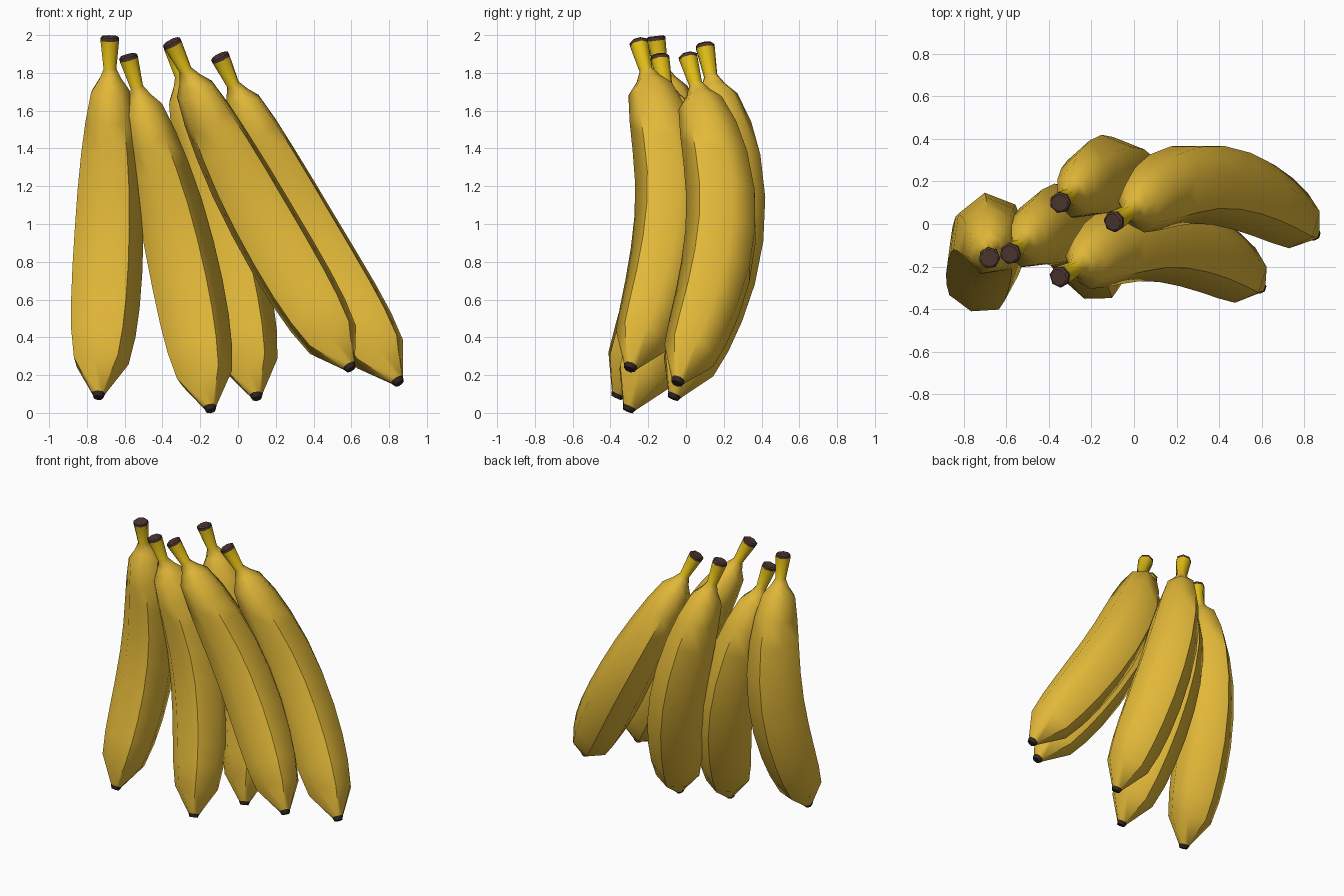
import bpy, bmesh, math
from mathutils import Vector

if "Cube" in bpy.data.objects:
    bpy.data.objects.remove(bpy.data.objects["Cube"])


def material(name, rgb):
    m = bpy.data.materials.new(name)
    m.diffuse_color = (*rgb, 1)
    m.use_nodes = True
    m.node_tree.nodes["Principled BSDF"].inputs["Base Color"].default_value = m.diffuse_color
    return m


MATS = [material("peel yellow", (0.76, 0.48, 0.04)),
        material("stem yellow", (0.74, 0.50, 0.008)),
        material("cut end brown", (0.075, 0.038, 0.03)),
        material("tip dark brown", (0.035, 0.02, 0.016))]

# Rings along the banana: position 0..1, half width, depth to the back,
# depth to the front, ridge strength, material of the band that follows
RINGS = [
    (0.000, 0.040, 0.040, 0.040, 0.0, 2),   # cut end
    (0.004, 0.050, 0.050, 0.050, 0.0, 2),
    (0.013, 0.050, 0.050, 0.050, 0.0, 1),   # stem
    (0.090, 0.034, 0.036, 0.036, 0.0, 0),   # neck
    (0.118, 0.060, 0.066, 0.068, 0.0, 0),
    (0.150, 0.102, 0.115, 0.130, 0.3, 0),   # shoulder
    (0.230, 0.131, 0.151, 0.164, 0.7, 0),
    (0.320, 0.152, 0.167, 0.184, 1.0, 0),
    (0.430, 0.170, 0.177, 0.194, 1.0, 0),
    (0.540, 0.179, 0.182, 0.196, 1.0, 0),
    (0.650, 0.183, 0.181, 0.192, 1.0, 0),
    (0.750, 0.180, 0.172, 0.180, 1.0, 0),
    (0.830, 0.169, 0.160, 0.165, 1.0, 0),
    (0.905, 0.144, 0.138, 0.140, 1.0, 0),
    (0.988, 0.036, 0.038, 0.038, 0.5, 3),   # blossom tip
    (1.000, 0.026, 0.028, 0.028, 0.5, 3),
]
SIDES = 7
RIDGES = (2, 4, 6)      # sharp corners: back, front left, front right


def banana(name, top, tip, bow):
    """Seven sided body with three ridges, swept along a bowed line."""
    top, tip, bow = Vector(top), Vector(tip), Vector((*bow, 0))

    def centre(t):
        s = max(math.sin(math.pi * t), 0)
        return top.lerp(tip, t) + bow * s ** (1.2 if t < 0.5 else 1.0)

    bm = bmesh.new()
    loops = []
    for t, hw, back, front, ridge, mat in RINGS:
        tan = (centre(min(t + 0.03, 1)) - centre(max(t - 0.03, 0))).normalized()
        depth = (bow - tan * bow.dot(tan)).normalized()
        width = depth.cross(tan)
        if width.x < 0:
            width = -width
        ring = []
        for k in range(SIDES):
            a = math.radians(3.4) + k * math.tau / SIDES
            f = 1.02 + (0.06 * ridge if k in RIDGES else 0)
            hd = back if math.sin(a) > 0 else front
            ring.append(bm.verts.new(centre(t) + width * (hw * f * math.cos(a))
                                     + depth * (hd * f * math.sin(a))))
        loops.append(ring)
    for i in range(len(loops) - 1):
        for k in range(SIDES):
            j = (k + 1) % SIDES
            f = bm.faces.new((loops[i][k], loops[i][j], loops[i + 1][j], loops[i + 1][k]))
            f.material_index = RINGS[i][5]
    bm.faces.new(loops[0]).material_index = 2
    bm.faces.new(loops[-1]).material_index = 3
    bmesh.ops.recalc_face_normals(bm, faces=bm.faces)
    # Smooth everywhere except the ridges and the two flat ends
    for f in bm.faces:
        f.smooth = True
    for i in range(6, len(loops) - 2):
        for k in RIDGES:
            bm.edges.get((loops[i][k], loops[i + 1][k])).smooth = False
    for ring in (loops[0], loops[1], loops[-1]):
        for k in range(SIDES):
            bm.edges.get((ring[k], ring[(k + 1) % SIDES])).smooth = False
    me = bpy.data.meshes.new(name)
    bm.to_mesh(me)
    bm.free()
    for m in MATS:
        me.materials.append(m)
    ob = bpy.data.objects.new(name, me)
    bpy.context.collection.objects.link(ob)


# The bunch, from left to right
banana("banana_left", (-0.68, -0.16, 1.995), (-0.74, -0.37, 0.08), (0.03, 0.215))
banana("banana_front_left", (-0.585, -0.14, 1.895), (-0.145, -0.31, 0.01), (0.04, 0.22))
banana("banana_front_right", (-0.355, -0.25, 1.97), (0.60, -0.30, 0.23), (-0.04, 0.205))
banana("banana_back_middle", (-0.35, 0.10, 1.955), (0.10, -0.07, 0.075), (0.03, 0.21))
banana("banana_right", (-0.10, 0.01, 1.895), (0.855, -0.05, 0.155), (-0.055, 0.22))
